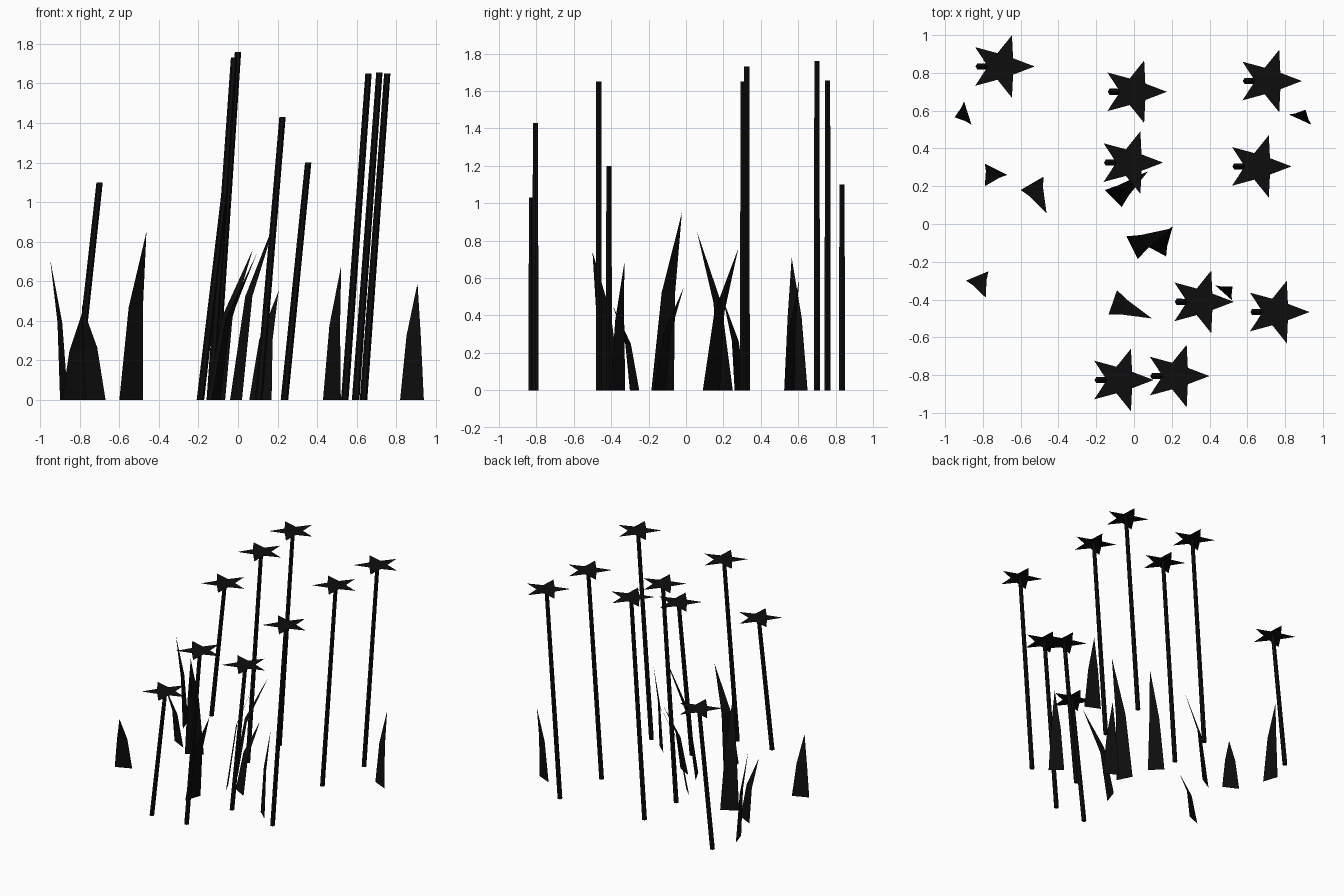
import bpy, math
from mathutils import Vector

if "Cube" in bpy.data.objects:
    bpy.data.objects.remove(bpy.data.objects["Cube"])


def material(name, rgb):
    m = bpy.data.materials.new(name)
    m.diffuse_color = (*rgb, 1)
    m.use_nodes = True
    m.node_tree.nodes["Principled BSDF"].inputs["Base Color"].default_value = m.diffuse_color
    return m


BLACK = material("near black", (0.004, 0.004, 0.004))


def make(name, verts, faces):
    me = bpy.data.meshes.new(name)
    me.from_pydata(verts, [], faces)
    me.materials.append(BLACK)
    ob = bpy.data.objects.new(name, me)
    bpy.context.collection.objects.link(ob)
    return ob


def ring(cx, cy, z, radii, n):
    return [(cx + radii[i % len(radii)] * math.cos(math.tau * i / n),
             cy + radii[i % len(radii)] * math.sin(math.tau * i / n), z) for i in range(n)]


# Leaning tapered stem, sheared so both ends stay level
def stem(x, y, h, lean=0.12, n=6):
    v = ring(x - lean, y, 0, [0.019], n) + ring(x, y, h, [0.016], n)
    f = [(i, (i + 1) % n, n + (i + 1) % n, n + i) for i in range(n)]
    make("stem", v, f + [tuple(range(n - 1, -1, -1)), tuple(range(n, 2 * n))])


# Flat five-pointed flower head
def flower(x, y, h):
    v = [(x, y, h)] + ring(x, y, h, [0.174, 0.074], 10)
    make("flower_head", v, [(0, i + 1, (i + 1) % 10 + 1) for i in range(10)])


# Bent grass blade: ground edge a-b, narrower middle edge, pointed tip
def blade(a, b, tip):
    a, b, t = Vector((*a, 0)), Vector((*b, 0)), Vector(tip)
    base = (a + b) / 2
    mid = base + (t - base) * 0.3
    mid.z = t.z * 0.55
    half = (b - a) * 0.3
    make("grass_blade", [a, b, mid + half, mid - half, t], [(0, 1, 2, 3), (3, 2, 4)])


# Flowers: x, y, height of the head
for x, y, h in [(-0.70, 0.834, 1.10), (0.0, 0.70, 1.76), (0.715, 0.757, 1.655),
                (0.66, 0.305, 1.65), (-0.02, 0.325, 1.73), (0.355, -0.412, 1.20),
                (0.755, -0.466, 1.65), (-0.07, -0.826, 1.03), (0.225, -0.805, 1.43)]:
    stem(x, y, h)
    flower(x, y, h)

# Grass blades: two ground corners and the tip
for a, b, t in [
    ((-0.90, 0.65), (-0.86, 0.525), (-0.95, 0.565, 0.71)),
    ((-0.79, 0.32), (-0.67, 0.26), (-0.79, 0.20, 0.48)),
    ((-0.89, -0.30), (-0.77, -0.25), (-0.785, -0.39, 0.45)),
    ((-0.60, 0.18), (-0.48, 0.25), (-0.463, 0.058, 0.85)),
    ((-0.155, 0.18), (-0.065, 0.09), (0.075, 0.28, 0.76)),
    ((-0.04, -0.065), (0.02, -0.185), (0.205, -0.022, 0.95)),
    ((0.057, -0.11), (0.17, -0.172), (0.205, -0.012, 0.55)),
    ((-0.09, -0.35), (-0.135, -0.48), (0.095, -0.50, 0.74)),
    ((0.43, -0.325), (0.52, -0.405), (0.522, -0.33, 0.68)),
    ((0.82, 0.58), (0.94, 0.525), (0.908, 0.605, 0.59)),
]:
    blade(a, b, t)
